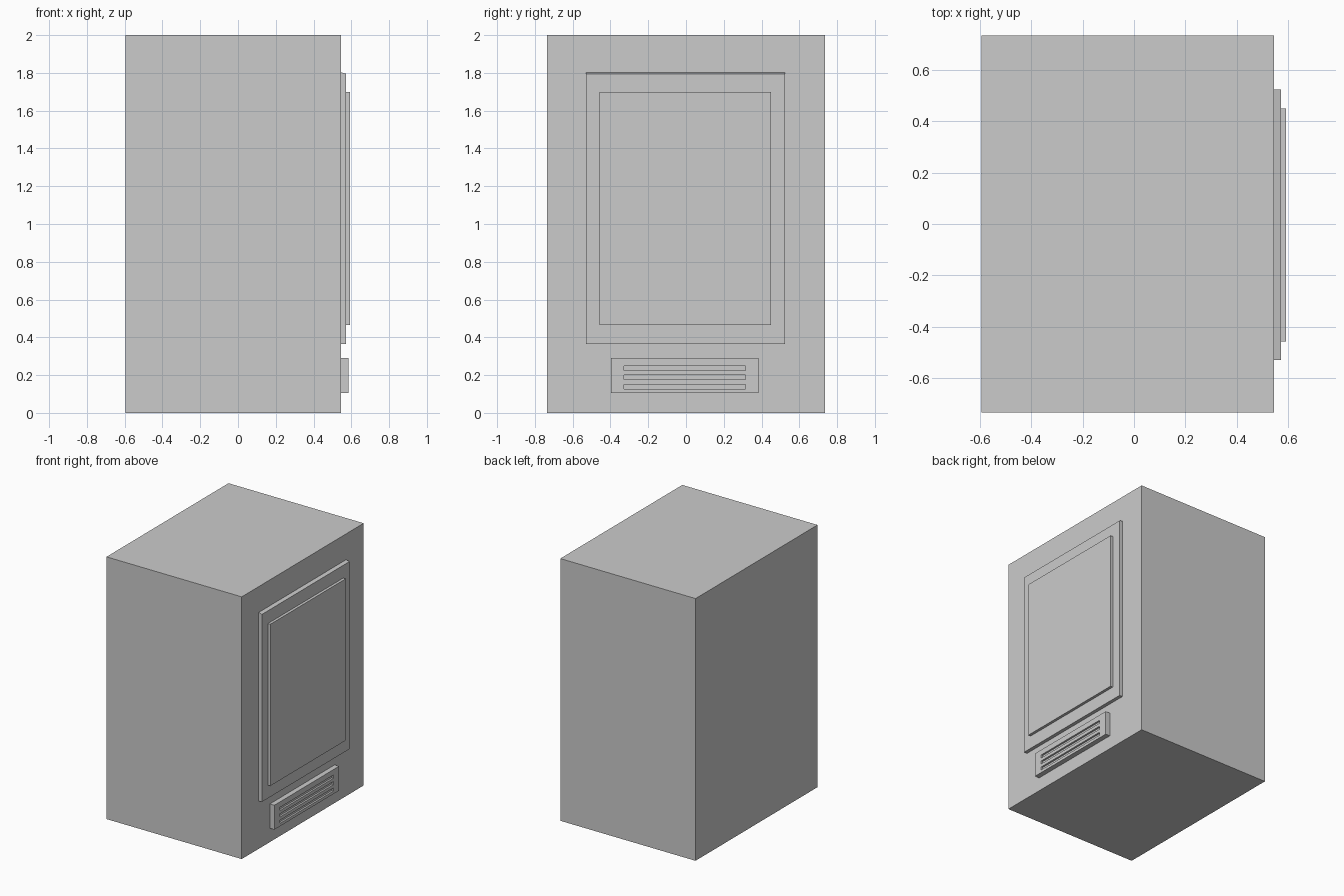
import bpy

if "Cube" in bpy.data.objects:
    bpy.data.objects.remove(bpy.data.objects["Cube"])


def box(name, x, y, z):
    """Axis-aligned box from (min, max) ranges."""
    bpy.ops.mesh.primitive_cube_add(
        size=1, location=[(a + b) / 2 for a, b in (x, y, z)])
    ob = bpy.context.object
    ob.name = name
    ob.scale = [b - a for a, b in (x, y, z)]
    bpy.ops.object.transform_apply(location=False, rotation=False, scale=True)
    return ob


FACE = 0.546  # x of the cabinet face carrying the door and vent

# Main cabinet
box("cabinet_body", (-0.595, FACE), (-0.735, 0.735), (0, 2))

# Door: outer frame with a slightly sloped top edge, and raised inner panel
frame = box("door_frame", (FACE, 0.573), (-0.53, 0.524), (0.365, 1.803))
for v in frame.data.vertices:
    if v.co.x > 0 and v.co.z > 0:
        v.co.z -= 0.008
box("door_panel", (0.573, 0.594), (-0.458, 0.45), (0.465, 1.698))

# Vent plate with three recessed slots
vent = box("vent_plate", (FACE, 0.584), (-0.396, 0.384), (0.105, 0.291))
for i in range(3):
    z = 0.139 + i * 0.049
    slot = box(f"slot_cutter_{i + 1}", (0.570, 0.62), (-0.328, 0.316),
               (z - 0.012, z + 0.012))
    mod = vent.modifiers.new(f"slot_{i + 1}", 'BOOLEAN')
    mod.operation = 'DIFFERENCE'
    mod.solver = 'EXACT'
    mod.object = slot
    bpy.context.view_layer.objects.active = vent
    bpy.ops.object.modifier_apply(modifier=mod.name)
    bpy.data.objects.remove(slot, do_unlink=True)
